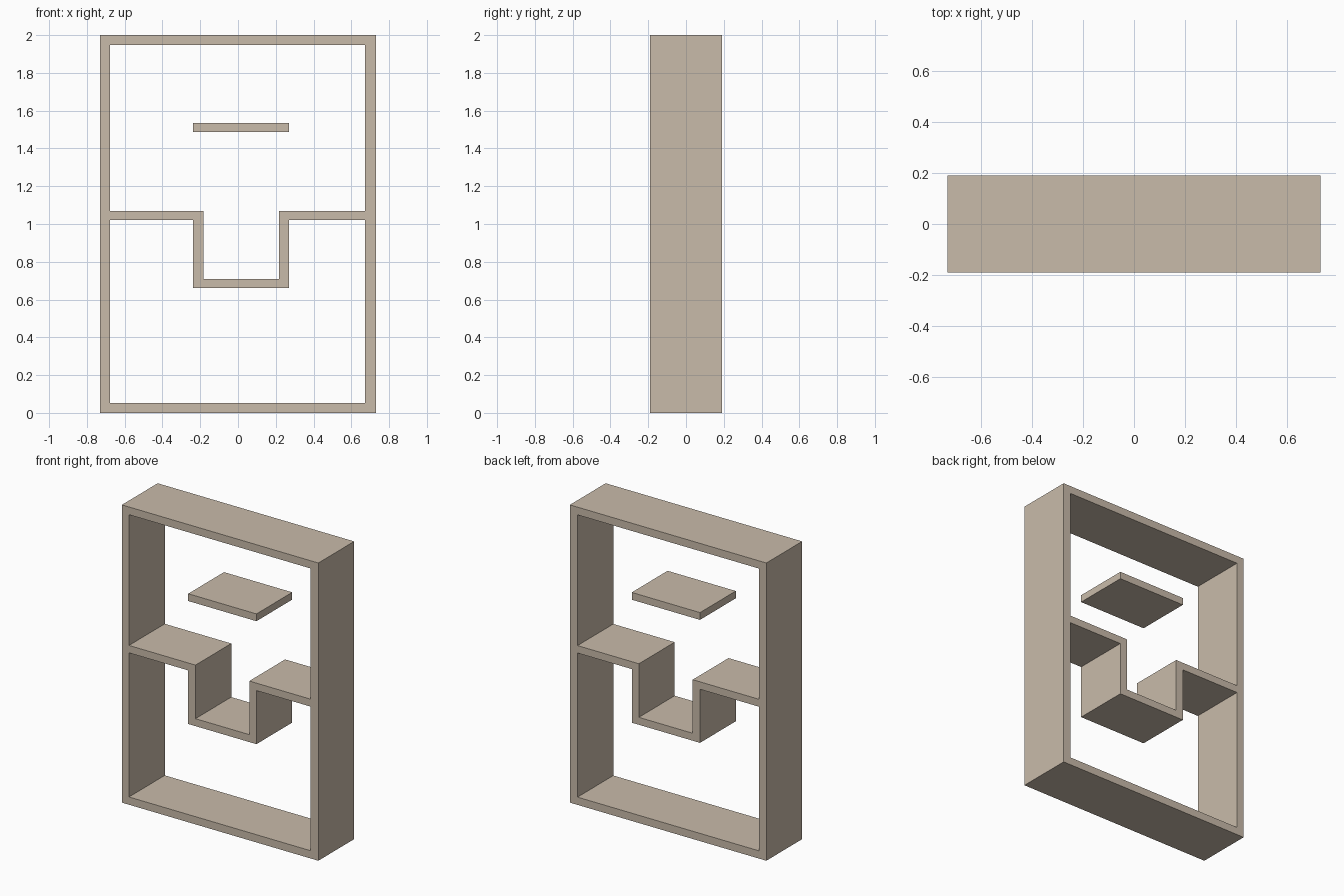
import bpy
import bmesh

if "Cube" in bpy.data.objects:
    bpy.data.objects.remove(bpy.data.objects["Cube"], do_unlink=True)

DEPTH = 0.19  # half of the board depth

wood = bpy.data.materials.new("pale_wood")
wood.use_nodes = True
colour = (0.584, 0.497, 0.402, 1)
wood.diffuse_color = colour
wood.node_tree.nodes["Principled BSDF"].inputs["Base Color"].default_value = colour


def ribbon(name, upper, lower, closed=False):
    """Board strip between two (x, z) paths, extruded front to back."""
    bm = bmesh.new()
    a, b = ([bm.verts.new((x, -DEPTH, z)) for x, z in path] for path in (upper, lower))
    n = len(a)
    for i in range(n if closed else n - 1):
        j = (i + 1) % n
        bm.faces.new((a[i], a[j], b[j], b[i]))
    grown = bmesh.ops.extrude_face_region(bm, geom=bm.faces[:], use_keep_orig=True)
    moved = [v for v in grown["geom"] if isinstance(v, bmesh.types.BMVert)]
    bmesh.ops.translate(bm, verts=moved, vec=(0, 2 * DEPTH, 0))
    bmesh.ops.recalc_face_normals(bm, faces=bm.faces[:])
    mesh = bpy.data.meshes.new(name)
    bm.to_mesh(mesh)
    bm.free()
    mesh.materials.append(wood)
    obj = bpy.data.objects.new(name, mesh)
    bpy.context.collection.objects.link(obj)
    return obj


def rectangle(x0, x1, z0, z1):
    return [(x0, z0), (x1, z0), (x1, z1), (x0, z1)]


# Outer box frame, open front and back
ribbon("outer_frame", rectangle(-0.73, 0.73, 0, 2),
       rectangle(-0.677, 0.673, 0.052, 1.948), closed=True)

# Middle shelf with a dropped, box-shaped recess
ribbon("stepped_shelf",
       [(-0.677, 1.07), (-0.183, 1.07), (-0.183, 0.71),
        (0.217, 0.71), (0.217, 1.07), (0.673, 1.07)],
       [(-0.677, 1.02), (-0.237, 1.02), (-0.237, 0.66),
        (0.27, 0.66), (0.27, 1.02), (0.673, 1.02)])

# Separate upper shelf, in line with the recess
ribbon("upper_shelf", [(-0.237, 1.535), (0.27, 1.535)],
       [(-0.237, 1.486), (0.27, 1.486)])
